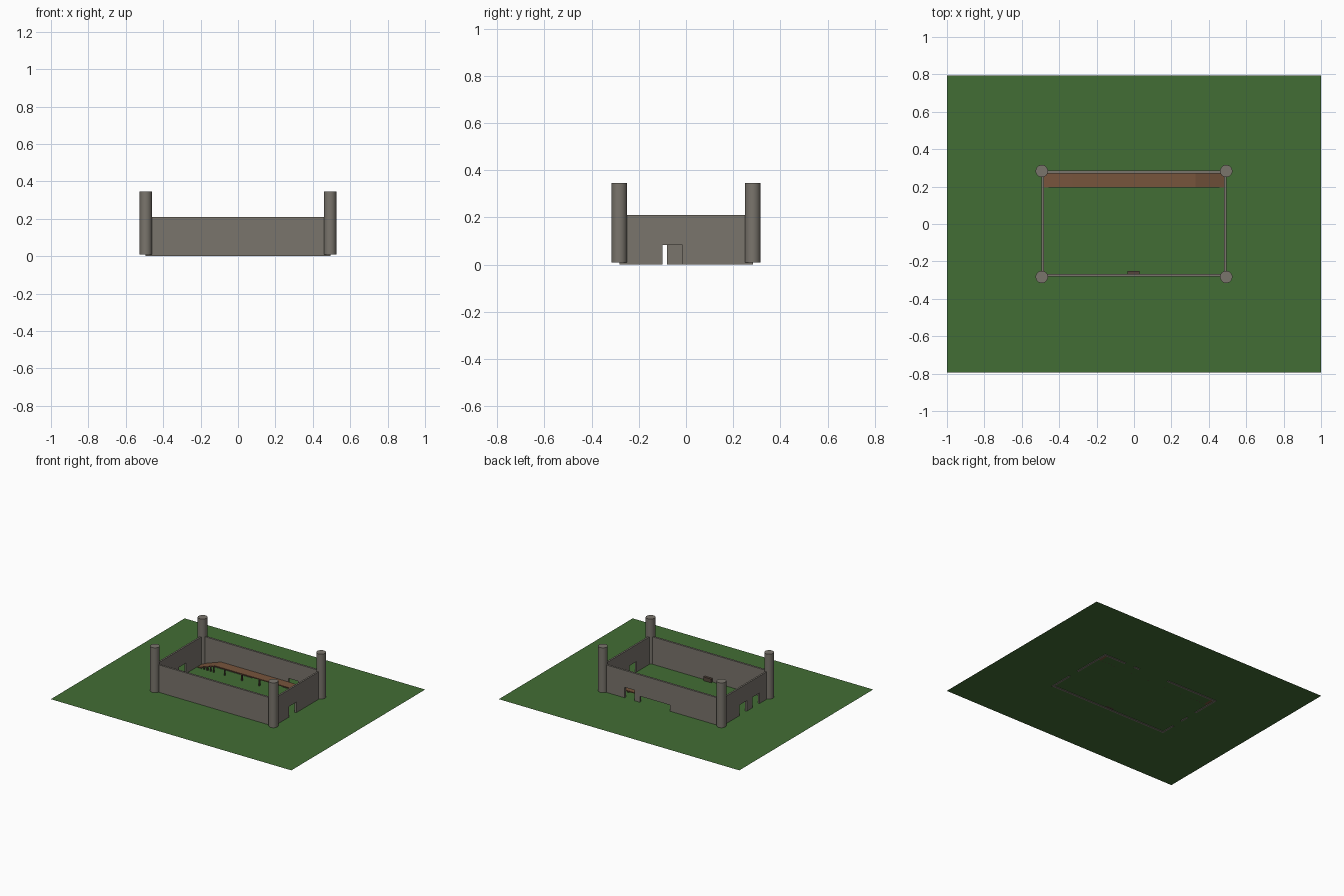
import bpy, bmesh
from mathutils import Vector

cube = bpy.data.objects.get("Cube")
if cube:
    bpy.data.objects.remove(cube, do_unlink=True)


def material(name, r, g, b):
    m = bpy.data.materials.new(name)
    m.use_nodes = True
    m.diffuse_color = (r, g, b, 1)
    m.node_tree.nodes["Principled BSDF"].inputs["Base Color"].default_value = (r, g, b, 1)
    return m


GRASS = material("grass green", 0.055, 0.155, 0.035)
STONE = material("stone grey", 0.195, 0.178, 0.152)
WOOD = material("wood brown", 0.185, 0.09, 0.046)
DARK = material("dark timber", 0.09, 0.06, 0.045)


def finish(name, bm, mat):
    bmesh.ops.recalc_face_normals(bm, faces=bm.faces)
    mesh = bpy.data.meshes.new(name)
    bm.to_mesh(mesh)
    bm.free()
    mesh.materials.append(mat)
    obj = bpy.data.objects.new(name, mesh)
    bpy.context.collection.objects.link(obj)
    return obj


def extrude_profile(name, profile, near, far, axis, mat):
    """Extrude an upright (u, z) outline along 'x' or 'y' from near to far."""
    bm = bmesh.new()
    place = (lambda u, z: (near, u, z)) if axis == "x" else (lambda u, z: (u, near, z))
    face = bm.faces.new([bm.verts.new(place(u, z)) for u, z in profile])
    out = bmesh.ops.extrude_face_region(bm, geom=[face])
    depth = far - near
    shift = Vector((depth, 0, 0)) if axis == "x" else Vector((0, depth, 0))
    bmesh.ops.translate(bm, vec=shift, verts=[g for g in out["geom"] if isinstance(g, bmesh.types.BMVert)])
    return finish(name, bm, mat)


def box(name, x, y, z, mat):
    outline = [(x[0], z[0]), (x[1], z[0]), (x[1], z[1]), (x[0], z[1])]
    return extrude_profile(name, outline, y[0], y[1], "y", mat)


WALL_TOP = 0.21
GROUND = 0.004


def wall(name, half, near, far, axis, openings=()):
    """Wall whose outline is notched at the base by (start, end, height) openings."""
    outline = [(-half, 0)]
    for start, end, height in openings:
        outline += [(start, 0), (start, height), (end, height), (end, 0)]
    outline += [(half, 0), (half, WALL_TOP), (-half, WALL_TOP)]
    return extrude_profile(name, outline, near, far, axis, STONE)


# Ground
bm = bmesh.new()
bm.faces.new([bm.verts.new(p) for p in
              [(-1, -0.795, GROUND), (1, -0.795, GROUND), (1, 0.795, GROUND), (-1, 0.795, GROUND)]])
finish("ground", bm, GRASS)

# Curtain walls with gateways
wall("front_wall", 0.495, -0.282, -0.267, "y")
wall("back_wall", 0.495, 0.27, 0.285, "y", [(-0.067, 0.185, 0.05), (0.23, 0.31, 0.083)])
wall("left_wall", 0.283, 0.482, 0.495, "x", [(-0.1, -0.015, 0.083)])
wall("right_wall", 0.283, -0.495, -0.482, "x", [(-0.165, -0.08, 0.083), (-0.015, 0.07, 0.083)])

# Corner towers
for sx, side in ((1, "left"), (-1, "right")):
    for sy, end in ((-1, "front"), (1, "back")):
        bpy.ops.mesh.primitive_cylinder_add(vertices=32, radius=0.033, depth=0.337,
                                            location=(sx * 0.493, sy * 0.283, 0.1765))
        tower = bpy.context.object
        tower.name = f"{end}_{side}_tower"
        tower.data.materials.append(STONE)
        bpy.ops.object.shade_smooth_by_angle()

# Wooden walkway along the back wall, with a ramp at each end
DECK, FLAT, TIP = 0.056, 0.33, 0.48
extrude_profile("walkway", [(-TIP, GROUND), (-FLAT, DECK), (FLAT, DECK), (TIP, GROUND),
                            (TIP - 0.02, GROUND), (FLAT, DECK - 0.007),
                            (-FLAT, DECK - 0.007), (-TIP + 0.02, GROUND)],
                0.196, 0.27, "y", WOOD)


def post(name, x, top):
    box(name, (x - 0.004, x + 0.004), (0.194, 0.202), (GROUND, top), DARK)


# Posts under the deck and the ramps
for i in range(4):
    post(f"deck_post_{i}", -0.25 + 0.145 * i, DECK - 0.005)
for side in (-1, 1):
    for i in range(5):
        x = FLAT + 0.01 + 0.026 * i
        top = GROUND + (DECK - GROUND) * (TIP - x) / (TIP - FLAT)
        post(f"ramp_post_{'left' if side > 0 else 'right'}_{i}", side * x, top - 0.003)

# Low bench against the inside of the front wall
box("bench", (-0.034, 0.03), (-0.267, -0.25), (GROUND, 0.032), DARK)
